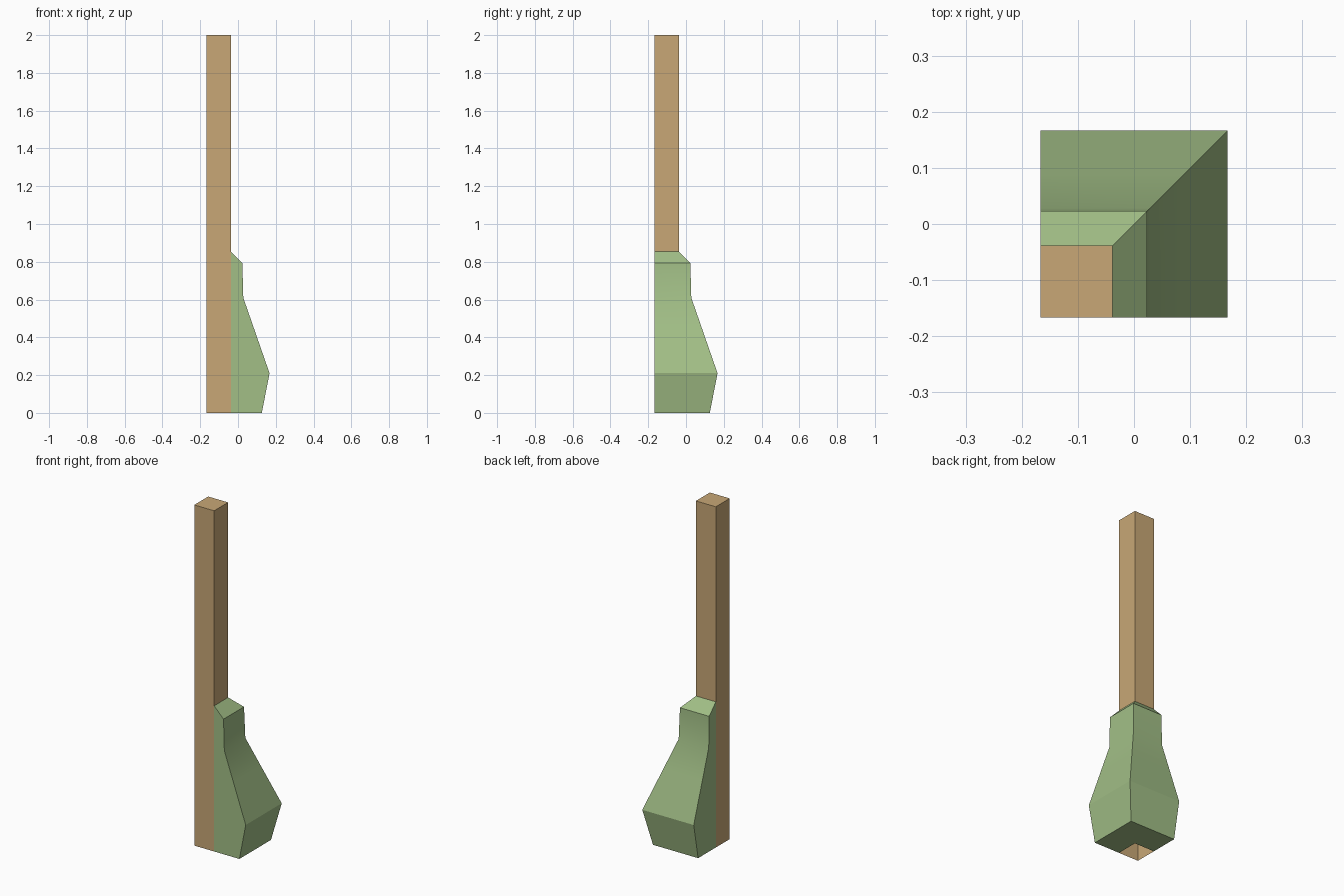
import bpy, bmesh

if "Cube" in bpy.data.objects:
    bpy.data.objects.remove(bpy.data.objects["Cube"])

OUT = -0.167    # outer corner of the post in x and y
INN = -0.038    # inner corner of the post in x and y
# reach of the swollen base from the corner: (position, height)
PROFILE = [(0.126, 0), (0.167, 0.21), (0.087, 0.44), (0.028, 0.61),
           (0.023, 0.793), (INN, 0.855)]


def finish(bm, name, colour):
    bmesh.ops.recalc_face_normals(bm, faces=bm.faces)
    mesh = bpy.data.meshes.new(name)
    bm.to_mesh(mesh)
    bm.free()
    ob = bpy.data.objects.new(name, mesh)
    bpy.context.collection.objects.link(ob)
    mat = bpy.data.materials.new(name + "_colour")
    mat.diffuse_color = colour
    mat.use_nodes = True
    mat.node_tree.nodes["Principled BSDF"].inputs["Base Color"].default_value = mat.diffuse_color
    mesh.materials.append(mat)
    return ob


# Square post, hollow and open underneath
bm = bmesh.new()
bmesh.ops.create_cube(bm, size=1)
mid, width = (OUT + INN) / 2, INN - OUT
bmesh.ops.scale(bm, verts=bm.verts, vec=(width, width, 2))
bmesh.ops.translate(bm, verts=bm.verts, vec=(mid, mid, 1))
bmesh.ops.recalc_face_normals(bm, faces=bm.faces)
bottom = [f for f in bm.faces if f.normal.z < -0.9]
bmesh.ops.delete(bm, geom=bottom, context='FACES_ONLY')
finish(bm, "post", (0.58, 0.39, 0.18, 1))

# Swollen corner base wrapping two sides of the post
bm = bmesh.new()
rings = [[bm.verts.new(p) for p in ((OUT, r, z), (r, r, z), (r, OUT, z))]
         for r, z in PROFILE]
for low, high in zip(rings, rings[1:]):
    for k in range(2):
        bm.faces.new((low[k], low[k + 1], high[k + 1], high[k]))
inner = [bm.verts.new(p) for p in ((OUT, INN, 0), (INN, INN, 0), (INN, OUT, 0))]
for k in (0, 2):                                  # flat end faces
    bm.faces.new([ring[k] for ring in rings] + [inner[k]])
bm.faces.new(rings[0] + inner[::-1])              # L-shaped underside
base = finish(bm, "corner_base", (0.36, 0.52, 0.24, 1))

# Soft shading along the curve, crisp corners
bpy.context.view_layer.objects.active = base
base.select_set(True)
bpy.ops.object.shade_smooth_by_angle(angle=0.5)
